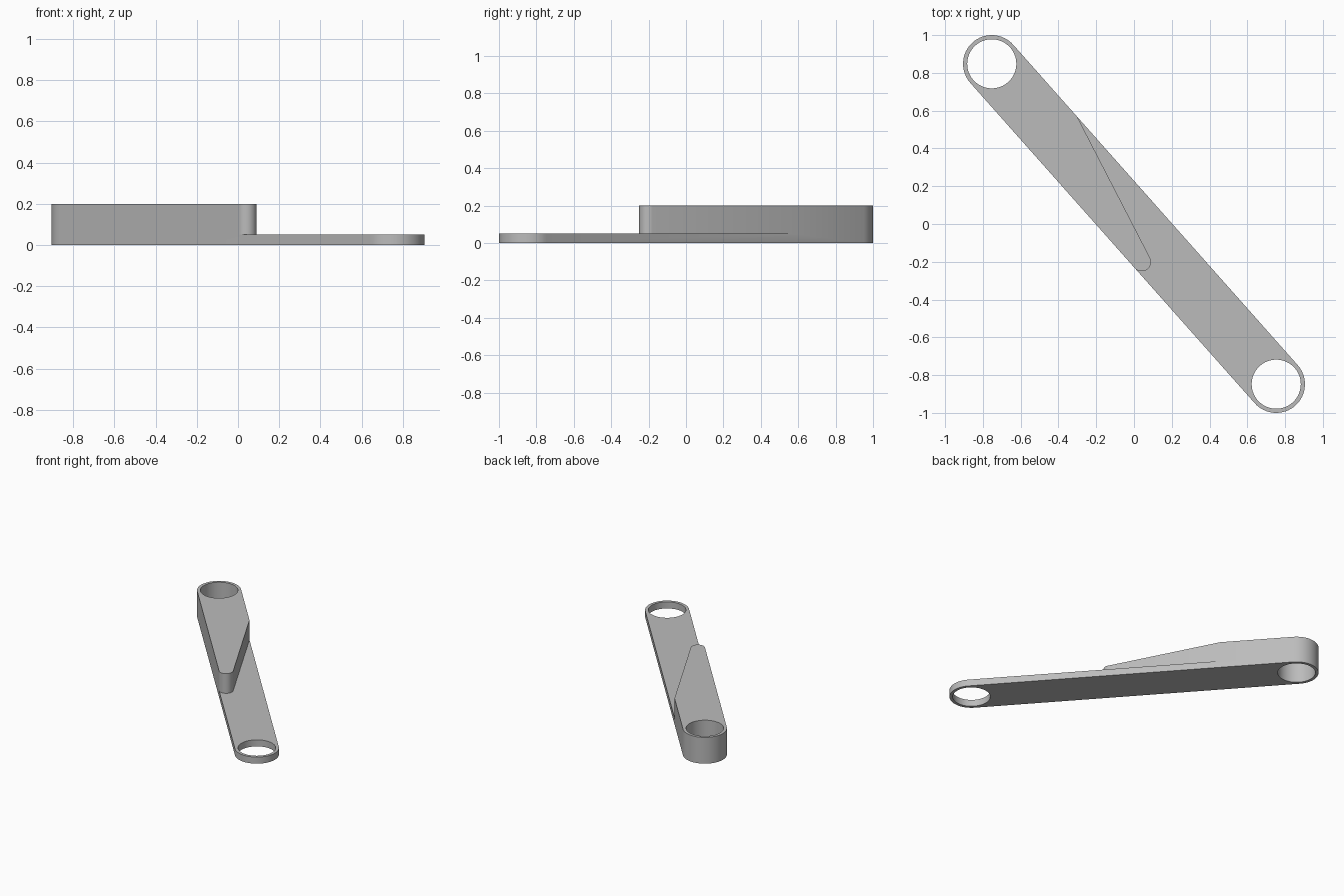
import bpy, bmesh, math
from mathutils import Vector

if "Cube" in bpy.data.objects:
    bpy.data.objects.remove(bpy.data.objects["Cube"], do_unlink=True)

THICK, THIN = 0.2, 0.05          # heights of the raised half and the plate
R_END, R_HOLE, R_TIP = 0.152, 0.13, 0.049
END = Vector((0.753, -0.848))    # low eye centre; the high eye is opposite
TIP = Vector((0.041, -0.201))    # centre of the rounded nose of the step
along = END.normalized()
across = Vector((-along.y, along.x))

grey = bpy.data.materials.new("light grey")
grey.use_nodes = True
colour = (0.5, 0.5, 0.5, 1)
grey.diffuse_color = colour
grey.node_tree.nodes["Principled BSDF"].inputs["Base Color"].default_value = colour


def arc(centre, radius, start, end, steps):
    """Points on an arc, angles in radians."""
    angles = [start + (end - start) * i / steps for i in range(steps + 1)]
    return [centre + radius * Vector((math.cos(a), math.sin(a))) for a in angles]


def prism(name, outline, low, high):
    """Extrude a flat outline between two heights."""
    bm = bmesh.new()
    base = bm.faces.new([bm.verts.new((p.x, p.y, low)) for p in outline])
    top = bmesh.ops.extrude_face_region(bm, geom=[base])["geom"]
    bmesh.ops.translate(bm, vec=(0, 0, high - low),
                        verts=[v for v in top if isinstance(v, bmesh.types.BMVert)])
    bmesh.ops.recalc_face_normals(bm, faces=bm.faces)
    mesh = bpy.data.meshes.new(name)
    bm.to_mesh(mesh)
    bm.free()
    mesh.materials.append(grey)
    obj = bpy.data.objects.new(name, mesh)
    bpy.context.collection.objects.link(obj)
    return obj


# Arm: a bar with two round ends
heading = math.atan2(along.y, along.x)
quarter = math.pi / 2
outline = (arc(END, R_END, heading - quarter, heading + quarter, 32)
           + arc(-END, R_END, heading + quarter, heading + 3 * quarter, 32))
link_arm = prism("link_arm", outline, 0, THICK)

# Eye holes through both ends
cutters = [prism("hole_cutter", arc(c, R_HOLE, 0, 2 * math.pi, 64)[:-1], -0.1, THICK + 0.1)
           for c in (END, -END)]

# Step cutter: clears the low half, leaving a slanted side and a rounded nose
corner = -0.6 * along + R_END * across
corner += along * (along.dot(Vector((-0.3, 0.568))) + 0.6)
to_corner = corner - TIP
tangent = (math.atan2(to_corner.y, to_corner.x)
           - math.acos(R_TIP / to_corner.length))
nose = arc(TIP, R_TIP, heading - quarter, tangent, 24)
slant = (corner - nose[-1]).normalized()
step = nose + [corner + slant * 0.2, corner + across * 0.5 + slant * 0.2,
               along * 1.6 + across * 0.6, along * 1.6 - across * 0.5,
               nose[0] - across * 0.3]
cutters.append(prism("step_cutter", step, THIN, THICK + 0.1))

# Cut, bake the result and drop the cutters
for cutter in cutters:
    cutter.hide_render = True
    mod = link_arm.modifiers.new("cut", "BOOLEAN")
    mod.operation = "DIFFERENCE"
    mod.solver = "EXACT"
    mod.object = cutter
evaluated = link_arm.evaluated_get(bpy.context.evaluated_depsgraph_get())
baked = bpy.data.meshes.new_from_object(evaluated)
link_arm.modifiers.clear()
link_arm.data = baked
for cutter in cutters:
    bpy.data.objects.remove(cutter, do_unlink=True)

# Smooth round walls, crisp rims
bpy.ops.object.select_all(action="DESELECT")
link_arm.select_set(True)
bpy.context.view_layer.objects.active = link_arm
bpy.ops.object.shade_smooth_by_angle(angle=math.radians(20))
